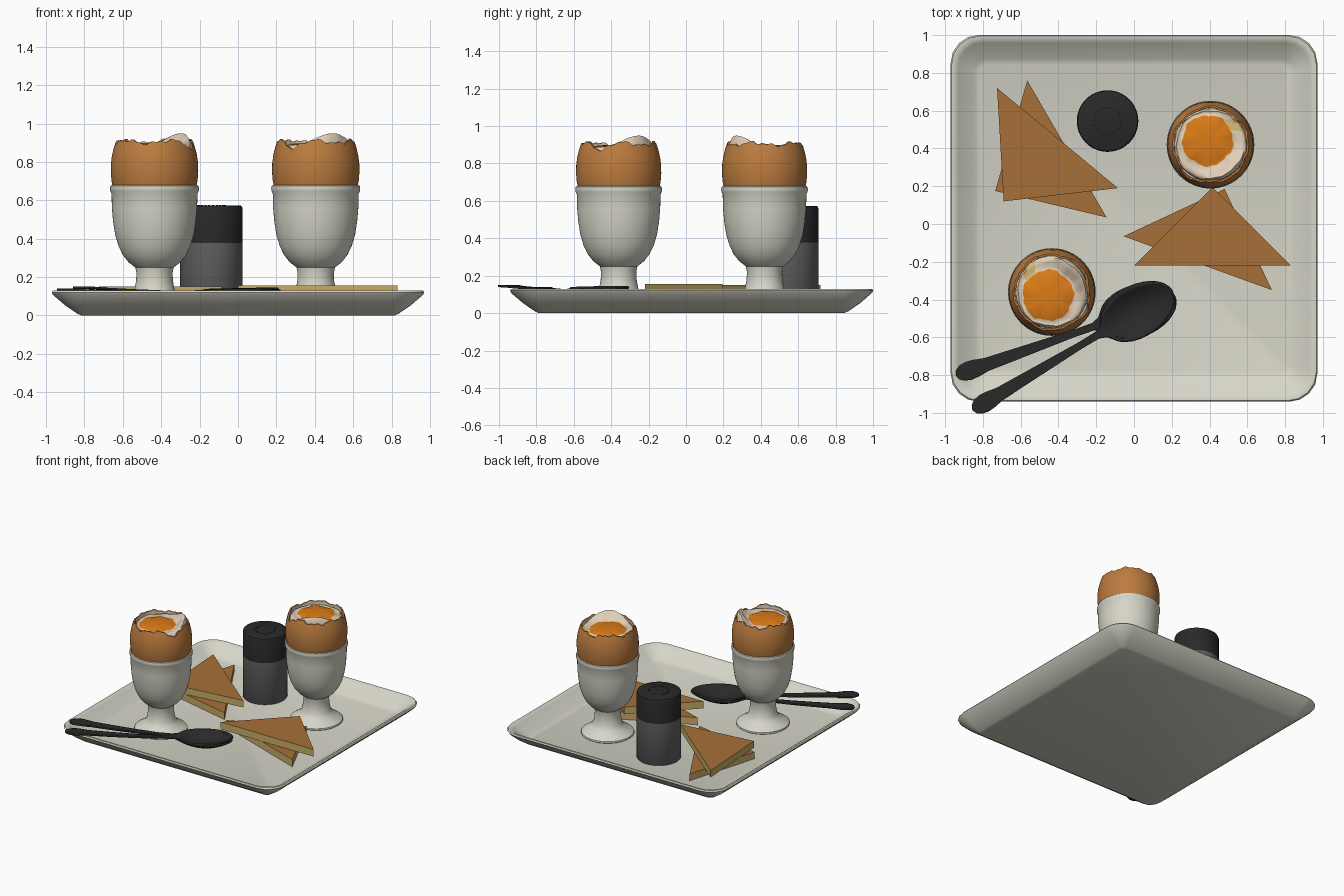
import bpy, bmesh, math
from math import sin, cos, pi, radians, exp, sqrt

if "Cube" in bpy.data.objects:
    bpy.data.objects.remove(bpy.data.objects["Cube"])


def mat(name, r, g, b):
    m = bpy.data.materials.new(name)
    m.diffuse_color = (r, g, b, 1)
    m.use_nodes = True
    m.node_tree.nodes["Principled BSDF"].inputs["Base Color"].default_value = m.diffuse_color
    return m


CHINA = mat("white china", .68, .67, .58)
SHELL = mat("egg shell brown", .50, .20, .05)
WHITE = mat("egg white", .75, .62, .47)
YOLK = mat("yolk orange", .72, .20, .008)
PALE = mat("pale yolk smear", .66, .48, .18)
CRUMB = mat("bread crumb", .58, .42, .14)
TOAST = mat("toasted brown", .39, .16, .04)
GREY = mat("shaker grey", .12, .12, .12)
BLACK = mat("dark metal", .022, .022, .022)
HOLE = mat("hole black", .008, .008, .008)


def finish(name, bm, mats, loc=(0, 0, 0), rot=0, angle=40):
    bmesh.ops.recalc_face_normals(bm, faces=bm.faces)
    me = bpy.data.meshes.new(name)
    bm.to_mesh(me)
    bm.free()
    for m in mats:
        me.materials.append(m)
    ob = bpy.data.objects.new(name, me)
    bpy.context.collection.objects.link(ob)
    ob.location = loc
    ob.rotation_euler.z = rot
    if angle:
        bpy.ops.object.select_all(action='DESELECT')
        ob.select_set(True)
        bpy.context.view_layer.objects.active = ob
        bpy.ops.object.shade_smooth_by_angle(angle=radians(angle))
    return ob


def loft(name, loops, mats, pick=None, first=True, last=True, **kw):
    """Join equal-length closed loops; pick(ring, step) gives the material index."""
    bm = bmesh.new()
    rings = [[bm.verts.new(p) for p in lp] for lp in loops]
    n = len(rings[0])
    for i in range(len(rings) - 1):
        for j in range(n):
            k = (j + 1) % n
            f = bm.faces.new((rings[i][j], rings[i][k], rings[i + 1][k], rings[i + 1][j]))
            f.material_index = pick(i, j) if pick else 0
    if first:
        bm.faces.new(rings[0])
    if last:
        bm.faces.new(rings[-1]).material_index = pick(len(rings), 0) if pick else 0
    return finish(name, bm, mats, **kw)


def lathe(name, prof, mats, n=48, pick=None, **kw):
    loops = [[(r * cos(2 * pi * j / n), r * sin(2 * pi * j / n), z) for j in range(n)]
             for r, z in prof]
    return loft(name, loops, mats, pick, **kw)


# Tray: stacked rounded squares, outside up and then inside down
def rounded(h, r, z, seg=4):
    pts = []
    for q in range(4):
        a0 = q * pi / 2
        cx = (h - r) * (1 if q in (0, 3) else -1)
        cy = (h - r) * (1 if q in (0, 1) else -1)
        for s in range(seg + 1):
            a = a0 + s / seg * pi / 2
            pts.append((cx + r * cos(a), cy + r * sin(a), z))
    return pts


FLOOR = .04
loft("tray", [rounded(*p) for p in (
    (.815, .03, 0), (.835, .04, .008), (.90, .09, .052), (.965, .15, .108), (.971, .15, .12),
    (.965, .15, .129), (.95, .145, .129), (.93, .13, .115), (.845, .06, .05), (.815, .04, FLOOR))],
    [CHINA], loc=(0, .03, 0))

# Egg cup profile
CUP = [(.185, .037), (.195, .045), (.193, .056), (.165, .075), (.125, .1), (.105, .13),
       (.096, .18), (.094, .22), (.1, .25), (.135, .277), (.165, .315), (.187, .36), (.205, .42),
       (.216, .49), (.222, .56), (.224, .635), (.23, .648), (.232, .662), (.229, .675),
       (.222, .679), (.217, .672), (.2, .6)]
N = 96


def bump(a, deg, width):
    d = (a - radians(deg) + pi) % (2 * pi) - pi
    return exp(-(d / radians(width)) ** 2)


def egg_r(z):
    return .228 * sqrt(max(0, 1 - ((z - .76) / .31) ** 2))


def egg(name, loc, rot):
    top = [.905 + .008 * sin(5 * a + 1) + .006 * sin(11 * a) + .004 * sin(23 * a + 2)
           - .035 * bump(a, -28, 9) for a in AZ]
    # Broken shell, outer skin then pale lining
    loops = [[(egg_r(z) * cos(a), egg_r(z) * sin(a), z)
              for a, t in zip(AZ, top) for z in [.62 + (t - .62) * s]]
             for s in (0, .15, .3, .45, .6, .75, .9, 1)]
    loops += [[((egg_r(t) - w) * cos(a), (egg_r(t) - w) * sin(a), t - d)
               for a, t in zip(AZ, top)] for w, d in ((.01, 0), (.011, .05))]
    loft(name + "_shell", loops, [SHELL, WHITE], lambda i, j: int(i > 7),
         first=False, last=False, loc=loc, rot=rot)

    # Uneven white with one raised flap, and the yolk in the middle
    def ring(rad, z, lift, wob, off):
        out = []
        for a in AZ:
            r = rad * (1 + wob * (sin(5 * a + .5) + .6 * sin(9 * a + 2) + .5 * sin(17 * a)))
            h = z + lift * bump(a, 38, 42) + wob * .08 * sin(7 * a)
            out.append((r * cos(a) - .02 * off, r * sin(a) - .018 * off, h))
        return out
    loops = [ring(.193, .84, .03, 0, 0), ring(.19, .872, .052, .01, 0),
             ring(.178, .884, .066, .015, .1), ring(.163, .88, .058, .02, .5),
             ring(.147, .88, .012, .025, .9), ring(.134, .884, .003, .03, 1),
             ring(.115, .892, 0, .02, 1), ring(.06, .898, 0, 0, 1), ring(.015, .9, 0, 0, 1)]

    def pick(i, j):
        if i >= 5:
            return 1
        return 2 if 118 < 360 * j / N < 146 and i in (1, 2, 3, 4) else 0
    loft(name + "_filling", loops, [WHITE, YOLK, PALE], pick, first=False,
         loc=loc, rot=rot, angle=60)


AZ = [2 * pi * j / N for j in range(N)]
for side, loc, rot in (("front", (-.435, -.36, 0), 0), ("back", (.405, .42, 0), radians(-97))):
    lathe(side + "_egg_cup", CUP, [CHINA], n=64, loc=loc)
    egg(side + "_egg", loc, rot)

# Toast triangles, brown on both faces and crumb coloured at the cut edges
def toast(name, pts, z, t=.058):
    loft(name, [[(x, y, h) for x, y in pts] for h in (z, z + t)], [CRUMB, TOAST],
         lambda i, j: int(i > 0), angle=0).data.polygons[3].material_index = 1


toast("left_toast_lower", [(-.565, .76), (-.735, .175), (-.145, .035)], FLOOR, .055)
toast("left_toast_upper", [(-.725, .72), (-.69, .12), (-.085, .19)], FLOOR + .055, .055)
toast("right_toast_lower", [(-.055, -.065), (.73, -.35), (.48, .185)], FLOOR)
toast("right_toast_upper", [(0, -.22), (.83, -.22), (.415, .195)], FLOOR + .059)

# Pepper shaker: grey base, dark cap, ring of holes
SX, SY = -.14, .545
lathe("shaker_base", [(.157, .038), (.163, .046), (.163, .378)], [GREY], loc=(SX, SY, 0))
lathe("shaker_cap", [(.163, .378), (.163, .56), (.159, .57), (.15, .574)], [BLACK], loc=(SX, SY, 0))
for k in range(22):
    a = 2 * pi * k / 22
    lathe("shaker_hole", [(.005, .572), (.005, .576)], [HOLE], n=8,
          loc=(SX + .072 * cos(a), SY + .072 * sin(a), 0))

# Spoons: stations along the length (x, half width, centre height, hollow depth)
STATIONS = [(-1.02, .004, .138, 0), (-1.01, .026, .139, 0), (-.985, .043, .139, 0),
            (-.95, .05, .139, 0), (-.91, .047, .137, 0), (-.85, .036, .133, 0),
            (-.7, .031, .126, 0), (-.5, .024, .119, 0), (-.35, .019, .117, 0),
            (-.25, .02, .12, 0), (-.21, .034, .124, .004)]
for k in range(1, 14):
    c = -cos(pi * (.14 + .85 * k / 13))
    w = sqrt(1 - c * c)
    STATIONS.append((.21 * c, .135 * w * (1 - .06 * c), .127 + .008 * (c + 1) / 2, .065 * w * w))


def spoon(name, angle, lift):
    bm = bmesh.new()
    rows = [[bm.verts.new((x, w * s / 6, z + lift - d * (1 - (s / 6) ** 2)))
             for s in range(-6, 7)] for x, w, z, d in STATIONS]
    for p, q in zip(rows, rows[1:]):
        for s in range(12):
            bm.faces.new((p[s], q[s], q[s + 1], p[s + 1]))
    ob = finish(name, bm, [BLACK], (.02, -.46, 0), radians(angle), 50)
    m = ob.modifiers.new("thickness", 'SOLIDIFY')
    m.thickness = .012
    m.offset = 0


spoon("lower_spoon", 19.5, -.004)
spoon("upper_spoon", 31, .006)
